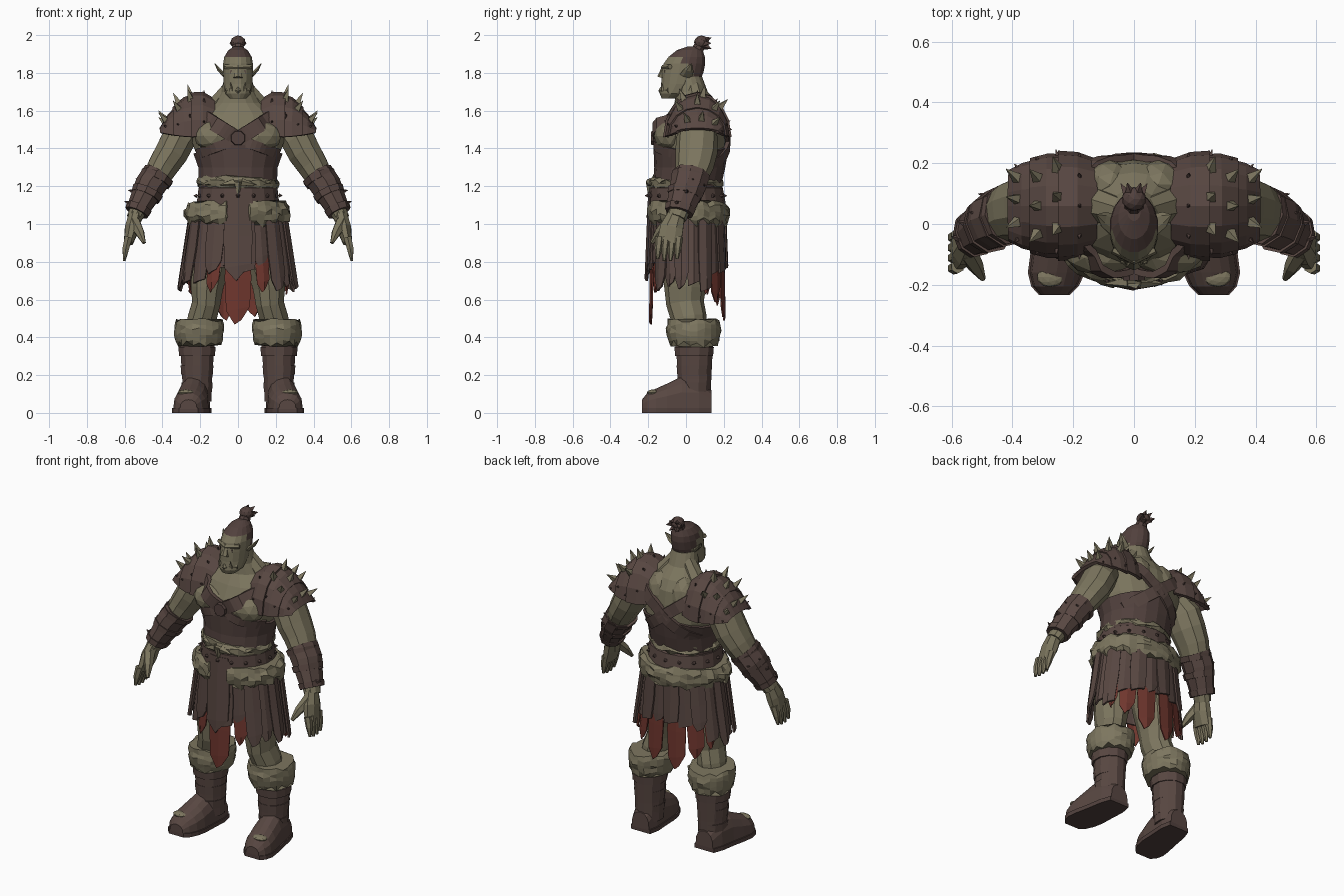
import bpy, bmesh, math, random
from mathutils import Vector
from mathutils.bvhtree import BVHTree

random.seed(4)
cube = bpy.data.objects.get("Cube")
if cube:
    bpy.data.objects.remove(cube)


def material(name, *rgb):
    m = bpy.data.materials.new(name)
    m.use_nodes = True
    m.diffuse_color = (*rgb, 1)
    m.node_tree.nodes["Principled BSDF"].inputs["Base Color"].default_value = (*rgb, 1)
    return m


skin = material("olive skin", .2, .178, .112)
fur_mat = material("tan fur", .205, .182, .115)
bone = material("bone", .22, .195, .125)
leather = material("brown leather", .098, .063, .054)
dark = material("dark leather", .083, .053, .047)
hair = material("dark hair", .083, .052, .046)
cloth = material("red cloth", .16, .037, .027)


def make(name, bm, *mats, mirror=False, thick=0, rule=None):
    bmesh.ops.recalc_face_normals(bm, faces=bm.faces)
    mesh = bpy.data.meshes.new(name)
    bm.to_mesh(mesh)
    bm.free()
    ob = bpy.data.objects.new(name, mesh)
    bpy.context.scene.collection.objects.link(ob)
    for m in mats:
        mesh.materials.append(m)
    if rule:
        for p in mesh.polygons:
            p.material_index = int(rule(p.center))
    if mirror:
        ob.modifiers.new("Mirror", "MIRROR").use_mirror_merge = False
    if thick:
        mod = ob.modifiers.new("Solidify", "SOLIDIFY")
        mod.thickness = thick
        mod.offset = 0


def loft(bm, rings, closed=True, cap=True):
    rows = [[bm.verts.new(p) for p in r] for r in rings]
    n = len(rows[0])
    for a, b in zip(rows, rows[1:]):
        for i in range(n if closed else n - 1):
            j = (i + 1) % n
            bm.faces.new((a[i], a[j], b[j], b[i]))
    if cap:
        bm.faces.new(rows[0])
        bm.faces.new(rows[-1])


def oval(c, u, v, n):
    turns = [math.tau * (i + .5) / n for i in range(n)]
    return [Vector(c) + u * math.cos(t) + v * math.sin(t) for t in turns]


def stack(bm, rings, n=16, cx=0, cap=True):
    """Rings of (height, y centre, half width, half depth)."""
    loft(bm, [oval((cx, cy, z), Vector((rx, 0, 0)), Vector((0, ry, 0)), n) for z, cy, rx, ry in rings], cap=cap)


def tube(bm, path, n=8):
    """Path of (x, y, z, radius, optional second radius)."""
    pts = [Vector(p[:3]) for p in path]
    rings = []
    for i, p in enumerate(path):
        t = (pts[min(i + 1, len(pts) - 1)] - pts[max(i - 1, 0)]).normalized()
        ref = Vector((1, 0, 0)) if abs(t.y) > .9 else Vector((0, 1, 0))
        u = ref.cross(t).normalized()
        rings.append(oval(pts[i], u * p[3], t.cross(u) * p[-1], n))
    loft(bm, rings)


def spike(bm, base, direction, length, r, n=5):
    tip = Vector(base) + Vector(direction).normalized() * length
    tube(bm, [(*base, r), (*tip, .001)], n)


def ball(bm, c, size):
    made = bmesh.ops.create_icosphere(bm, subdivisions=2, radius=1)["verts"]
    bmesh.ops.scale(bm, vec=size, verts=made)
    bmesh.ops.translate(bm, vec=c, verts=made)


def fur(bm, top, bottom, rx, ry, cx=0, cy=.01, n=28, gap=0, taper=0):
    """Shaggy band with a ragged hem, sunken at the front within the gap."""
    rings = []
    for k in range(6):
        t = k / 5
        ring = oval((cx, cy, top + (bottom - top) * t), Vector((rx, 0, 0)), Vector((0, ry, 0)), n)
        for i, p in enumerate(ring):
            f = .88 + .12 * math.sin(math.pi * (.1 + .8 * t)) - taper * t + random.uniform(-.04, .04)
            if p.y < 0 and abs(p.x) < gap:
                f *= .7
            p.x, p.y = cx + (p.x - cx) * f, cy + (p.y - cy) * f
            p.z += random.uniform(-.012, .012) + (.01 * (-1) ** i if k == 5 else 0)
        rings.append(ring)
    loft(bm, rings)


# Torso with chest and back muscles
torso = [(1.16, 0, .19, .16), (1.3, .02, .195, .17), (1.4, .03, .235, .185), (1.5, .035, .27, .175),
         (1.58, .05, .23, .15), (1.64, .055, .13, .115), (1.7, .03, .09, .085), (1.78, .01, .073, .075)]
bm = bmesh.new()
stack(bm, torso, 18)
for s in (-1, 1):
    ball(bm, (s * .11, -.085, 1.465), (.125, .085, .085))
    ball(bm, (s * .08, .13, 1.54), (.085, .08, .12))
    tube(bm, [(s * .03, .04, 1.73, .045), (s * .11, .06, 1.62, .06), (s * .24, .06, 1.53, .06)])
bmesh.ops.recalc_face_normals(bm, faces=bm.faces)
body_tree = BVHTree.FromBMesh(bm)
make("torso", bm, skin)

# Vest, peaked at the front and back
bm = bmesh.new()
vest = [oval((0, cy, z), Vector((rx, 0, 0)), Vector((0, ry, 0)), 18)
        for z, cy, rx, ry in ((1.17, 0, .2, .17), (1.3, .02, .205, .18), (1.375, .028, .232, .193))]
for p in vest[-1]:
    p.z += .05 * (1 - abs(p.x) / .23)
loft(bm, vest, cap=False)
make("vest", bm, dark, thick=.016)


# Harness straps laid over the body
def strap(bm, a, b, side, w=.025):
    rows = []
    along = (Vector(b) - Vector(a)).normalized()
    for i in range(9):
        x, z = Vector(a).lerp(Vector(b), i / 8)
        hit = body_tree.ray_cast(Vector((x, side, z)), Vector((0, -side, 0)))[0]
        if hit:
            n = Vector((x * 2, side, 0)).normalized()
            d = Vector((-along.y, 0, along.x)) * w
            rows.append([hit + d, hit + d + n * .022, hit - d + n * .022, hit - d])
    loft(bm, rows)


bm = bmesh.new()
strap(bm, (.185, 1.57), (.02, 1.465), -1, .038)
strap(bm, (.02, 1.44), (.21, 1.37), -1, .026)
strap(bm, (.18, 1.58), (-.17, 1.3), 1, .034)
make("harness_straps", bm, leather, mirror=True)
bm = bmesh.new()
tube(bm, [(0, -.15, 1.455, .045), (0, -.185, 1.455, .038)])
make("harness_ring", bm, dark)

# Head: skin below the hairline, hair above and behind
bm = bmesh.new()
stack(bm, [(1.665, -.09, .045, .04), (1.69, -.063, .07, .077), (1.74, -.033, .078, .1), (1.8, -.018, .08, .112),
           (1.85, -.008, .08, .112), (1.885, .004, .074, .098), (1.92, .02, .052, .07), (1.94, .04, .022, .03)], 16)
make("head", bm, skin, hair, rule=lambda c: c.z > 1.88 or (c.y > -.02 and c.z > 1.84) or (c.y > .02 and c.z > 1.75))
bm = bmesh.new()
tube(bm, [(-.07, -.085, 1.833, .013), (0, -.118, 1.828, .016), (.07, -.085, 1.833, .013)], 6)
tube(bm, [(0, -.118, 1.825, .012), (0, -.135, 1.775, .026, .018)], 6)
tube(bm, [(-.055, -.085, 1.71, .02), (0, -.125, 1.705, .022), (.055, -.085, 1.71, .02)], 6)
make("face_features", bm, skin)
bm = bmesh.new()
tube(bm, [(.07, 0, 1.785, .012, .035), (.1, .015, 1.815, .01, .026), (.123, .03, 1.85, .002)], 6)
make("ears", bm, skin, mirror=True)
bm = bmesh.new()
spike(bm, (.035, -.122, 1.705), (.1, -.2, 1), .045, .012)
make("tusks", bm, bone, mirror=True)
bm = bmesh.new()
tube(bm, [(.035, -.09, 1.805, .015, .008), (.035, -.115, 1.805, .013, .007)], 6)
make("eyes", bm, dark, mirror=True)

# Topknot with tufts swept back
bm = bmesh.new()
tube(bm, [(0, .05, 1.9, .038), (0, .075, 1.95, .03)])
ball(bm, (0, .082, 1.962), (.04, .04, .036))
for k in range(6):
    t = k * math.tau / 6
    spike(bm, (.02 * math.cos(t), .095, 1.957 + .015 * math.sin(t)), (.5 * math.cos(t), .8, .4 * math.sin(t)), .045, .022, 4)
make("topknot", bm, hair)


# Shoulder pads: three overlapping arched plates with spikes
def pad_point(x, t, lift=0):
    top, depth = 1.685 - 4.7 * (x - .205) ** 2, .162 - 1.8 * (x - .22) ** 2
    base = 1.49 - .03 * math.sin(x * 7)
    return Vector((x, .06 - (depth + lift) * math.cos(t), base + (top - base + lift) * math.sin(t)))


arc = [math.pi * i / 8 for i in range(9)]
bm = bmesh.new()
for a, b in ((.125, .25), (.23, .34), (.32, .408)):
    loft(bm, [[pad_point(x, t, h) for t in arc] for x, h in ((a, 0), ((a + b) / 2, .008), (b, .012))],
         closed=False, cap=False)
make("shoulder_pads", bm, leather, mirror=True, thick=.018)
bm, studs = bmesh.new(), bmesh.new()
for k, x in enumerate((.18, .25, .31, .375)):
    for deg in (20, 55, 90, 125, 160):
        t = math.radians(deg + 10 * (k % 2))
        big = k > 0 and 45 < deg < 140
        out = (max(0, x - .2) * 5, -math.cos(t), math.sin(t))
        spike(bm if big else studs, pad_point(x, t), out, .07 if big else .028, .025 if big else .013, 4)
make("shoulder_spikes", bm, bone, mirror=True)
make("shoulder_studs", studs, dark, mirror=True)

# Arms, bracers and hands
bm = bmesh.new()
tube(bm, [(.25, .06, 1.53, .08), (.31, .06, 1.46, .095, .11), (.35, .055, 1.38, .092, .112), (.395, .045, 1.31, .084, .102),
          (.435, .025, 1.24, .074, .088), (.5, -.015, 1.13, .055, .065), (.55, -.05, 1.03, .042, .052)], 10)
make("arms", bm, skin, mirror=True)
bm = bmesh.new()
tube(bm, [(.42, .03, 1.265, .085, .1), (.465, .012, 1.2, .084, .098), (.53, -.033, 1.075, .062, .075)], 9)
for x, y, z, r in ((.425, .025, 1.255, .092), (.475, 0, 1.175, .087), (.522, -.028, 1.09, .072)):
    tube(bm, [(x, y, z, r, r + .012), (x + .014, y - .008, z - .03, r - .006, r + .006)], 9)
make("bracers", bm, leather, mirror=True)
bm = bmesh.new()
for x, y, z in ((.51, .03, 1.23), (.55, 0, 1.17), (.57, -.05, 1.11), (.48, .09, 1.2)):
    spike(bm, (x, y, z), (1, .3, .3), .035, .015)
make("bracer_spikes", bm, dark, mirror=True)
bm = bmesh.new()
tube(bm, [(.543, -.05, 1.05, .038, .048), (.56, -.075, .98, .042, .066), (.58, -.09, .9, .026, .068)])
for k in range(4):
    y, drop = -.038 - .034 * k, .01 * abs(k - 1.5)
    tube(bm, [(.58, y, .93, .023), (.594, y - .006, .87, .02), (.602, y - .01, .8 + drop, .008)], 6)
tube(bm, [(.55, -.09, 1.01, .035), (.52, -.14, .955, .026), (.497, -.18, .9, .01)], 6)
make("hands", bm, skin, mirror=True)

# Waist: fur trims, belt and knotted tie
bm = bmesh.new()
fur(bm, 1.25, 1.185, .215, .195, cy=0)
fur(bm, 1.115, 1.0, .28, .222, n=40, gap=.06)
for s in (-1, 0, 1):
    spike(bm, (s * .02, -.19, 1.22), (s * 1.2, -.1, -1 if s == 0 else -.2), .08, .024)
make("waist_fur", bm, fur_mat)
bm = bmesh.new()
stack(bm, [(1.08, .005, .225, .2), (1.11, .005, .222, .205), (1.19, 0, .212, .195), (1.2, 0, .2, .18)], 18)
make("belt", bm, leather)
bm = bmesh.new()
for k in range(16):
    a = math.tau * k / 16
    spike(bm, (.218 * math.cos(a), .2 * math.sin(a), 1.15), (math.cos(a), math.sin(a), 0), .018, .012)
make("belt_studs", bm, dark)


# Skirt of hanging strips
def panel(bm, angle, half, top, tip, f=1.0, ends=.25):
    rows = []
    for t, width in ((0, 1), (.5, 1.05), (.85, .9), (1, ends)):
        z = top + (tip - top) * t
        flare = min((1.06 - z) / .4, 1)
        row = []
        for k in (-1, 0, 1):
            a, g = angle + k * half * width, f + .03 * (k == 0)
            row.append(((.245 + .06 * flare) * g * math.cos(a), .01 + (.19 + .015 * flare) * g * math.sin(a),
                        z + (.012 * k if t > .8 else 0)))
        rows.append(row)
    loft(bm, rows, closed=False, cap=False)


bm = bmesh.new()
stack(bm, [(1.06, .01, .22, .175), (.77, .01, .27, .19)], 20, cap=False)
for k in range(20):
    a = math.tau * (k + .5) / 20
    front, back = -math.sin(a) > .85, math.sin(a) > .6
    tip = random.uniform(.64, .7) + .1 * front + .08 * back
    panel(bm, a, .18, 1.05, tip, .97 + .05 * (k % 2), random.choice((.4, .8)))
panel(bm, -math.pi / 2, .26, 1.17, .71, 1.07, .1)
make("skirt_strips", bm, leather, thick=.012)
bm = bmesh.new()
for deg, half, tip in ((270, .24, .48), (242, .14, .65), (298, .14, .65), (75, .2, .52), (105, .2, .5),
                       (50, .19, .6), (130, .19, .58), (150, .13, .64), (30, .13, .64)):
    panel(bm, math.radians(deg), half, .95, tip, .95, .25)
make("torn_cloth", bm, cloth, thick=.008)

# Legs and fur cuffs
bm = bmesh.new()
tube(bm, [(.11, .01, 1.0, .12, .15), (.145, 0, .8, .11, .13), (.165, -.005, .66, .09, .11), (.168, -.005, .58, .078, .1),
          (.19, .015, .5, .08, .095), (.21, .03, .38, .08)], 10)
make("legs", bm, skin, mirror=True)
bm = bmesh.new()
fur(bm, .49, .365, .138, .15, cx=.205, cy=.04, n=22, taper=.08)
make("boot_fur", bm, fur_mat, mirror=True)

# Boots: shaft with straps, arched foot and flat sole
bm = bmesh.new()
stack(bm, [(.42, .04, .1, .11), (.3, .045, .09, .098), (.18, .045, .082, .092), (.06, .045, .078, .088)], 12, cx=.216)
for z, r in ((.35, .102), (.25, .09), (.16, .086)):
    stack(bm, [(z, .043, r, r + .006), (z - .05, .043, r - .004, r + .002)], 12, cx=.217)
foot = [(.135, .22, .06, .12), (.07, .225, .078, .19), (-.02, .235, .083, .195), (-.1, .245, .09, .155),
        (-.16, .255, .088, .128), (-.205, .26, .072, .105), (-.233, .262, .045, .07)]
loft(bm, [[(cx - w * math.cos(t), y, .02 + (h - .02) * math.sin(t) ** .7 if 0 < t < 3.1 else .02) for t in arc]
          for y, cx, w, h in foot])
make("boots", bm, leather, mirror=True)
bm = bmesh.new()
loft(bm, [[(cx - w - .006, y, 0), (cx + w + .006, y, 0), (cx + w + .006, y, .025), (cx - w - .006, y, .025)]
          for y, cx, w, h in foot])
make("soles", bm, dark, mirror=True)
bm = bmesh.new()
ball(bm, (.275, -.175, .108), (.045, .032, .016))
make("toe_patches", bm, fur_mat, mirror=True)
